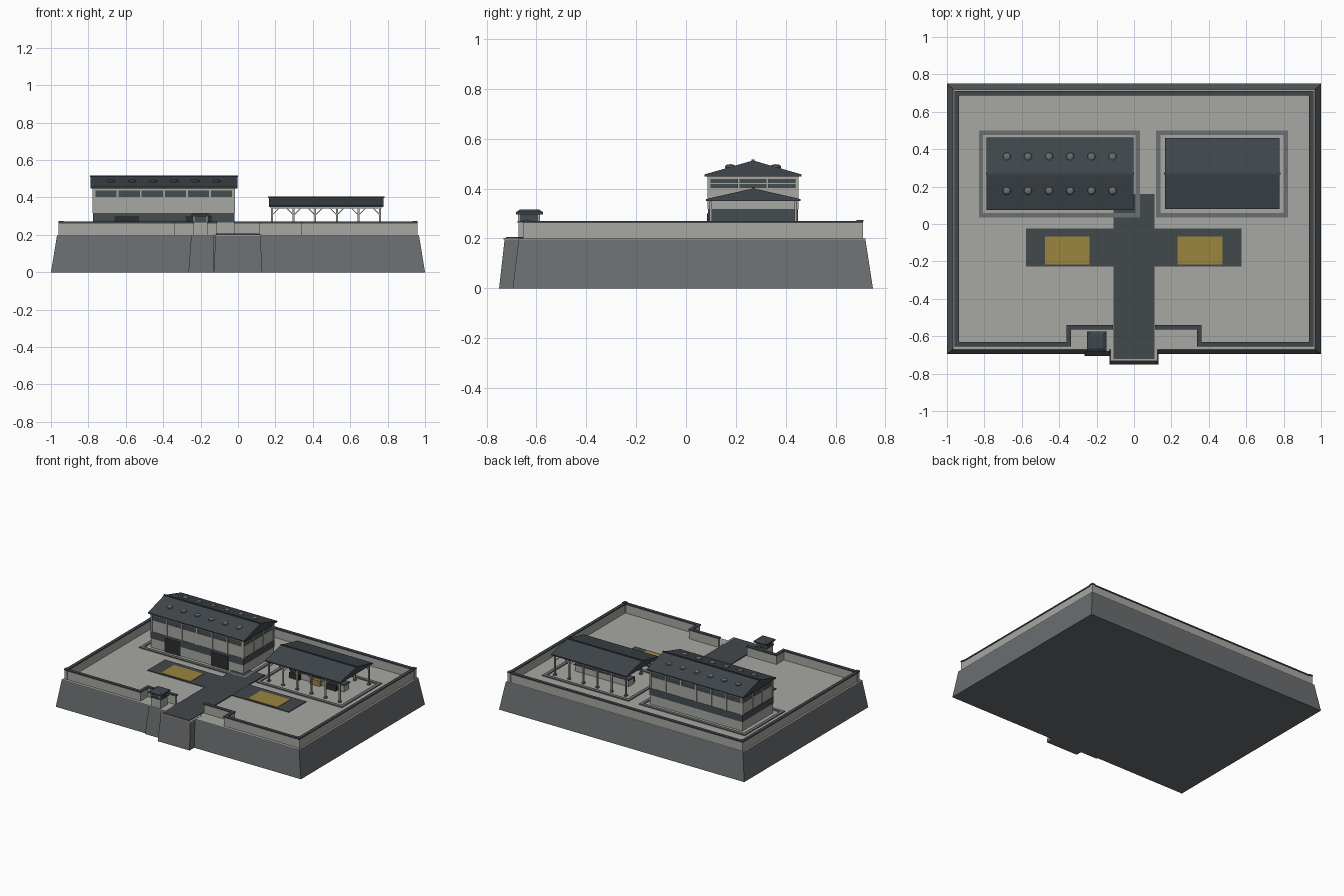
import bpy
import bmesh
from math import atan2
from mathutils import Matrix

if "Cube" in bpy.data.objects:
    bpy.data.objects.remove(bpy.data.objects["Cube"])


def material(name, r, g, b):
    m = bpy.data.materials.new(name)
    m.use_nodes = True
    m.diffuse_color = (r, g, b, 1)
    m.node_tree.nodes["Principled BSDF"].inputs["Base Color"].default_value = (r, g, b, 1)
    return m


PAVING = material("pale paving", .39, .39, .37)
WALL = material("pale wall", .39, .39, .36)
ROCK = material("base grey", .145, .155, .16)
ROAD = material("road slate", .055, .065, .072)
ROOF = material("roof slate", .05, .062, .072)
GLASS = material("window slate", .06, .075, .08)
DOOR = material("dark door", .025, .027, .03)
KERB = material("kerb grey", .15, .16, .165)
YELLOW = material("mustard marking", .32, .24, .05)


def finish(bm, name, mat):
    bmesh.ops.recalc_face_normals(bm, faces=bm.faces)
    mesh = bpy.data.meshes.new(name)
    bm.to_mesh(mesh)
    bm.free()
    mesh.materials.append(mat)
    ob = bpy.data.objects.new(name, mesh)
    bpy.context.collection.objects.link(ob)
    return ob


def loft(name, mat, low, high, z0, z1):
    """Block between a lower and an upper rectangle (x0, x1, y0, y1)."""
    bm = bmesh.new()
    rings = []
    for (a, b, c, d), z in ((low, z0), (high, z1)):
        rings.append([bm.verts.new((x, y, z)) for x, y in ((a, c), (b, c), (b, d), (a, d))])
    bm.faces.new(rings[0])
    bm.faces.new(rings[1])
    for i in range(4):
        j = (i + 1) % 4
        bm.faces.new((rings[0][i], rings[0][j], rings[1][j], rings[1][i]))
    return finish(bm, name, mat)


def box(name, mat, x0, x1, y0, y1, z0, z1):
    return loft(name, mat, (x0, x1, y0, y1), (x0, x1, y0, y1), z0, z1)


def bar(name, mat, p, q, t):
    """Square bar from p to q in an XZ plane."""
    ob = box(name, mat, -t, t, -t, t, 0, ((q[0] - p[0])**2 + (q[2] - p[2])**2)**.5)
    ob.data.transform(Matrix.Translation(p) @ Matrix.Rotation(atan2(q[0] - p[0], q[2] - p[2]), 4, 'Y'))
    return ob


def gable(name, x0, x1, y0, y1, eave, ridge, edge=.008):
    """Gabled roof with a thin upright eave edge."""
    bm = bmesh.new()
    ym = (y0 + y1) / 2
    prof = ((y0, eave), (y1, eave), (y1, eave + edge), (ym, ridge), (y0, eave + edge))
    face = bm.faces.new([bm.verts.new((x0, y, z)) for y, z in prof])
    ext = bmesh.ops.extrude_face_region(bm, geom=[face])
    moved = [v for v in ext["geom"] if isinstance(v, bmesh.types.BMVert)]
    bmesh.ops.translate(bm, verts=moved, vec=(x1 - x0, 0, 0))
    finish(bm, name, ROOF)
    box(name + "_ridge_cap", ROOF, x0 - .004, x1 + .004, ym - .006, ym + .006, ridge - .005, ridge + .003)


# Sloped base with gate and booth projections
loft("base", ROCK, (-1, 1, -.695, .75), (-.968, .968, -.672, .72), 0, .195)
loft("gate_base", ROCK, (-.13, .13, -.75, -.5), (-.12, .12, -.728, -.5), 0, .195)
loft("booth_base", ROCK, (-.265, -.13, -.705, -.5), (-.25, -.13, -.682, -.5), 0, .195)
box("paving", PAVING, -.968, .968, -.672, .72, .195, .2)
box("gate_paving", PAVING, -.125, .125, -.732, -.6, .195, .202)
box("booth_paving", PAVING, -.25, -.13, -.682, -.6, .195, .2)

# Roads and yellow parking plates
box("main_road", ROAD, -.11, .11, -.722, .16, .198, .206)
box("cross_road", ROAD, -.578, .575, -.228, -.025, .198, .205)
for x0, x1 in ((-.475, -.237), (.232, .473)):
    box("parking_marking", YELLOW, x0, x1, -.217, -.066, .2, .208)


# Perimeter wall with coping
def wall(x0, x1, y0, y1):
    box("wall", WALL, x0, x1, y0, y1, .2, .262)
    box("wall_coping", ROOF, x0 - .004, x1 + .004, y0 - .004, y1 + .004, .262, .271)


T = .016
wall(-.955, .955, .69, .69 + T)
for s in (-1, 1):
    def side_wall(xa, xb, y0, y1):
        wall(min(s * xa, s * xb), max(s * xa, s * xb), y0, y1)
    side_wall(.939, .955, -.65, .69)
    side_wall(.34, .939, -.65, -.65 + T)
    side_wall(.34, .34 + T, -.65 + T, -.545)
    side_wall(.115, .34, -.561, -.545)
    for y in (-.642, .698):
        box("corner_pier", WALL, s * .947 - .012, s * .947 + .012, y - .012, y + .012, .2, .268)
        box("corner_pier_cap", ROOF, s * .947 - .014, s * .947 + .014, y - .014, y + .014, .268, .275)


# Kerb around each building plot
def kerb(x0, x1, y0, y1, w=.024):
    box("kerb_front", KERB, x0, x1, y0, y0 + w, .2, .207)
    box("kerb_back", KERB, x0, x1, y1 - w, y1, .2, .207)
    box("kerb_left", KERB, x1 - w, x1, y0 + w, y1 - w, .2, .207)
    box("kerb_right", KERB, x0, x0 + w, y0 + w, y1 - w, .2, .207)


kerb(-.83, .032, .035, .5)
kerb(.118, .823, .035, .5)

# Main hall: stacked wall bands, pilasters, doors and roof
X0, X1, Y0, Y1 = -.773, -.02, .09, .448
for name, mat, z0, z1, g in (("hall_lower_wall", WALL, .2, .267, 0),
                             ("hall_dark_band", GLASS, .267, .318, .002),
                             ("hall_upper_wall", WALL, .318, .403, 0),
                             ("hall_windows", GLASS, .403, .438, -.003),
                             ("hall_top_wall", WALL, .438, .455, 0)):
    box(name, mat, X0 - g, X1 + g, Y0 - g, Y1 + g, z0, z1)
for i in range(7):
    x = X0 + .006 + i * (X1 - X0 - .012) / 6
    for y in (Y0, Y1):
        box("hall_pilaster", WALL, x - .005, x + .005, y - .004, y + .004, .318, .455)
for x in (X0, X1):
    for i in range(4):
        y = Y0 + .006 + i * (Y1 - Y0 - .012) / 3
        box("hall_end_pilaster", WALL, x - .004, x + .004, y - .005, y + .005, .318, .455)
    box("window_rail", WALL, x - .002, x + .002, Y0, Y1, .419, .422)
for x0, x1 in ((-.66, -.53), (-.28, -.14)):
    box("hall_door", DOOR, x0, x1, Y0 - .005, Y0 + .002, .2, .3)
gable("hall_roof", -.788, -.004, .075, .463, .449, .513)

# Round roof vents
for i in range(6):
    for y in (.178, .36):
        bm = bmesh.new()
        bmesh.ops.create_uvsphere(bm, u_segments=12, v_segments=6, radius=.022)
        bmesh.ops.scale(bm, verts=bm.verts, vec=(1, 1, .5))
        bmesh.ops.translate(bm, verts=bm.verts, vec=(-.68 + i * .113, y, .487))
        finish(bm, "roof_vent", KERB)

# Open shed on braced posts
gable("shed_roof", .165, .778, .08, .46, .35, .401)
for y in (.1, .44):
    box("shed_beam", WALL, .175, .768, y - .004, y + .004, .341, .35)
    for i in range(6):
        x = .182 + i * .1156
        box("shed_post", WALL, x - .005, x + .005, y - .005, y + .005, .2, .35)
        box("post_foot", KERB, x - .009, x + .009, y - .009, y + .009, .2, .21)
        for d in (-.04, .04):
            if .17 < x + d < .77:
                bar("post_brace", WALL, (x, y, .305), (x + d, y, .345), .0025)

# Low counter and crates under the shed
box("shed_counter", WALL, .25, .69, .25, .31, .2, .245)
box("counter_top", ROOF, .245, .695, .245, .315, .245, .252)
for x, mat in ((.3, DOOR), (.47, YELLOW), (.6, DOOR)):
    box("shed_crate", mat, x - .04, x + .04, .225, .252, .2, .24)

# Gate booth
box("booth_wall", WALL, -.238, -.162, -.672, -.588, .2, .267)
box("booth_sill", ROOF, -.244, -.156, -.677, -.583, .265, .271)
box("booth_window", GLASS, -.236, -.164, -.67, -.59, .271, .297)
for x in (-.236, -.164):
    for y in (-.67, -.59):
        box("booth_corner_post", WALL, x - .004, x + .004, y - .004, y + .004, .271, .297)
loft("booth_roof", ROOF, (-.252, -.148, -.682, -.574), (-.252, -.148, -.682, -.574), .297, .307)
loft("booth_roof_top", ROOF, (-.25, -.15, -.68, -.576), (-.235, -.165, -.665, -.591), .307, .317)
